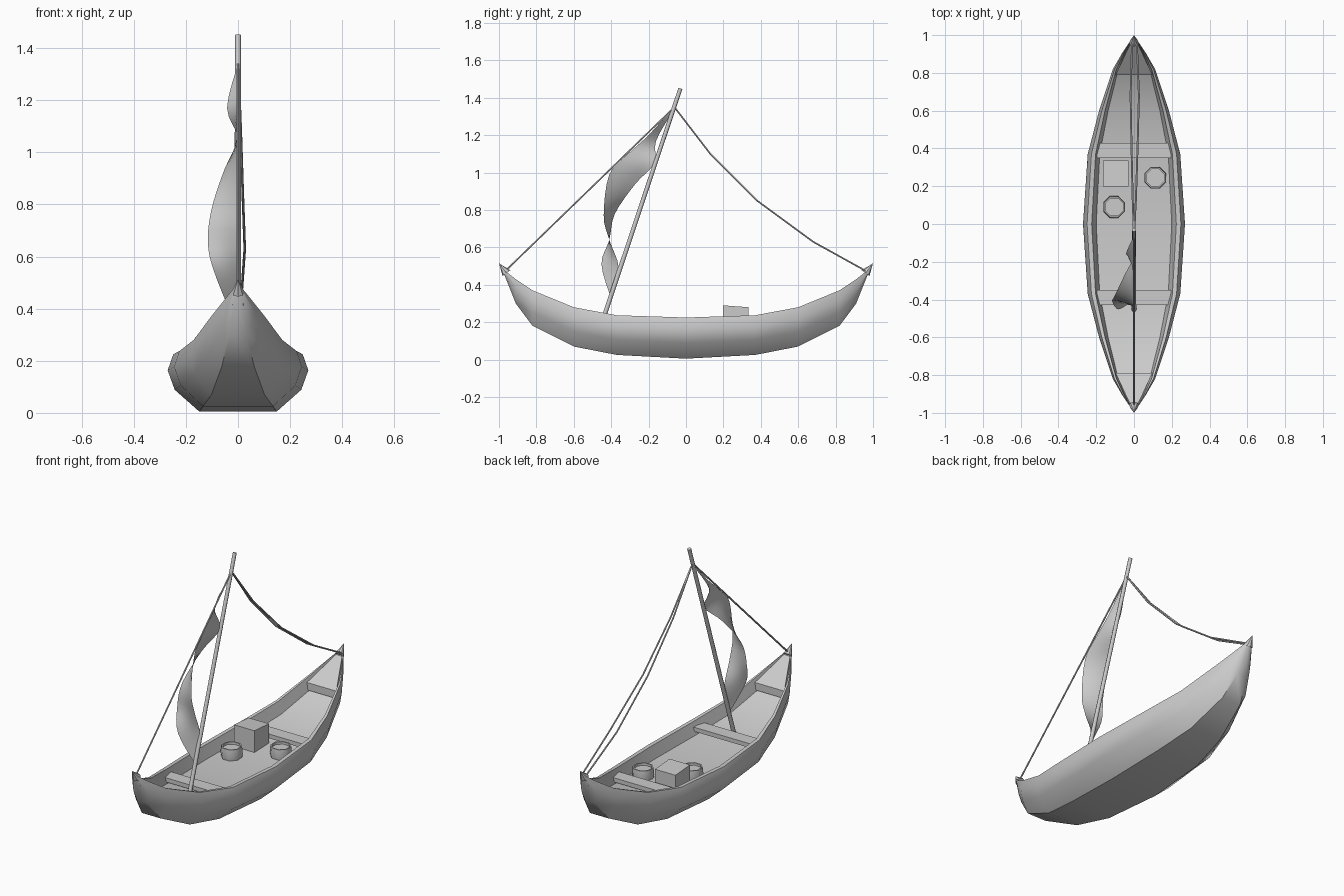
import bpy, bmesh, math
from mathutils import Vector

if "Cube" in bpy.data.objects:
    bpy.data.objects.remove(bpy.data.objects["Cube"])

mat = bpy.data.materials.new("plain_grey")
mat.diffuse_color = (0.6, 0.6, 0.6, 1)
mat.use_nodes = True
mat.node_tree.nodes["Principled BSDF"].inputs["Base Color"].default_value = mat.diffuse_color


def make(name, verts, faces, smooth=None):
    me = bpy.data.meshes.new(name)
    me.from_pydata([tuple(v) for v in verts], [], faces)
    bm = bmesh.new()
    bm.from_mesh(me)
    bmesh.ops.recalc_face_normals(bm, faces=bm.faces)
    bm.to_mesh(me)
    bm.free()
    me.materials.append(mat)
    ob = bpy.data.objects.new(name, me)
    bpy.context.collection.objects.link(ob)
    if smooth:
        bpy.ops.object.select_all(action='DESELECT')
        ob.select_set(True)
        bpy.context.view_layer.objects.active = ob
        bpy.ops.object.shade_smooth_by_angle(angle=math.radians(smooth))
    return ob


def loft(name, rings, smooth=None):
    """Skin closed rings of equal point count and cap both ends."""
    n = len(rings[0])
    faces = [(i * n + j, i * n + (j + 1) % n, (i + 1) * n + (j + 1) % n, (i + 1) * n + j)
             for i in range(len(rings) - 1) for j in range(n)]
    last = (len(rings) - 1) * n
    faces += [tuple(range(n)), tuple(range(last, last + n))]
    return make(name, [p for r in rings for p in r], faces, smooth)


def tube(name, pts, radii, sides, smooth=None):
    pts = [Vector(p) for p in pts]
    rings = []
    for i, p in enumerate(pts):
        d = (pts[min(i + 1, len(pts) - 1)] - pts[max(i - 1, 0)]).normalized()
        u = Vector((1, 0, 0))
        u = (u - d * u.dot(d)).normalized()
        v = d.cross(u)
        rings.append([p + (u * math.cos(a) + v * math.sin(a)) * radii[i]
                      for a in (2 * math.pi * k / sides for k in range(sides))])
    return loft(name, rings, smooth)


def prism(name, y0, y1, w0, w1, z0, z1, thick):
    """Board running along y, with its own width and top height at each end."""
    return loft(name, [[(-w, y, z - thick), (w, y, z - thick), (w, y, z), (-w, y, z)]
                       for y, w, z in ((y0, w0, z0), (y1, w1, z1))])


# hull: y, half width, keel height, rim height, floor height
half = [(0, .27, .005, .225, .155), (.37, .245, .025, .237, .165), (.6, .185, .07, .28, .205),
        (.82, .112, .18, .37, .295), (.91, .06, .30, .43, .37), (.972, .018, .455, .478, .47)]
stations = [(-y, *r) for y, *r in reversed(half[1:])] + half
rings = []
for y, w, zk, zg, zf in stations:
    h = zg - zk
    side = [(.55 * w, zk), (.9 * w, zk + .38 * h), (w, zk + .72 * h),
            (.92 * w, zg), (.83 * w, zg), (.74 * w, zf)]
    rings.append([(x, y, z) for x, z in side] + [(-x, y, z) for x, z in reversed(side)])
loft("hull", rings, 40)

# seats, end decks and tip caps, the same at bow and stern
for s, end in ((-1, "bow"), (1, "stern")):
    prism(end + "_bench", s * .35, s * .43, .205, .198, .21, .21, .025)
    prism(end + "_deck", s * .79, s * .955, .097, .02, .335, .46, .045)
    tube(end + "_tip_cap", [(0, s * .96, .462), (0, s * .998, .513)], [.026, .001], 8)

# mast
tube("mast", [(0, -.465, .15), (0, -.03, 1.45)], [.012, .011], 8, 50)

# ropes
top = (0, -.062, 1.35)
tube("bow_stay", [top, (0, -.965, .475)], [.005, .005], 6)
for s, name in ((1, "right_stern_rope"), (-.7, "left_stern_rope")):
    tube(name, [top, (.01 * s, .13, 1.1), (.018 * s, .38, .85), (.026 * s, .68, .63),
                (.015 * s, .96, .475)], [.005] * 5, 6)

# furled sail: a twisted ribbon between a straight edge and a billowing edge
luff = [(0, -.065, 1.35), (-.004, -.2, 1.2), (-.004, -.31, 1.1), (0, -.41, .99),
        (0, -.44, .77), (0, -.41, .64), (0, -.36, .49), (0, -.40, .33)]
leech = [(0, -.062, 1.34), (-.042, -.16, 1.17), (0, -.168, 1.05), (-.05, -.27, .94),
         (-.102, -.38, .78), (-.115, -.41, .64), (-.08, -.452, .51), (-.004, -.402, .33)]


def spline(pts, per=4):
    pts = [Vector(p) for p in pts]
    out = []
    for i in range(len(pts) - 1):
        a, b, c, d = (pts[max(0, min(len(pts) - 1, i + k))] for k in (-1, 0, 1, 2))
        for k in range(per):
            t = k / per
            out.append(.5 * (2 * b + (c - a) * t + (2 * a - 5 * b + 4 * c - d) * t * t
                             + (3 * b - a - 3 * c + d) * t ** 3))
    return out + [pts[-1]]


cols = 4
rows = list(zip(spline(luff), spline(leech)))
verts = [a.lerp(b, j / cols) for a, b in rows for j in range(cols + 1)]
n = cols + 1
make("sail", verts, [(i * n + j, i * n + j + 1, (i + 1) * n + j + 1, (i + 1) * n + j)
                     for i in range(len(rows) - 1) for j in range(cols)], 60)

# cargo crate, leaning a little
loft("crate", [[(-.165, y, .145), (-.03, y, .145), (-.03, y, z), (-.165, y, z)]
               for y, z in ((.198, .29), (.335, .28))])

# barrels with a recessed lid
for name, x, y in (("front_barrel", -.105, .09), ("rear_barrel", .112, .245)):
    prof = [(.055, .145), (.062, .18), (.058, .222), (.05, .222), (.05, .208)]
    loft(name, [[(x + r * math.cos(a), y + r * math.sin(a), z)
                 for a in (math.pi * (2 * k + 1) / 8 for k in range(8))] for r, z in prof], 50)
